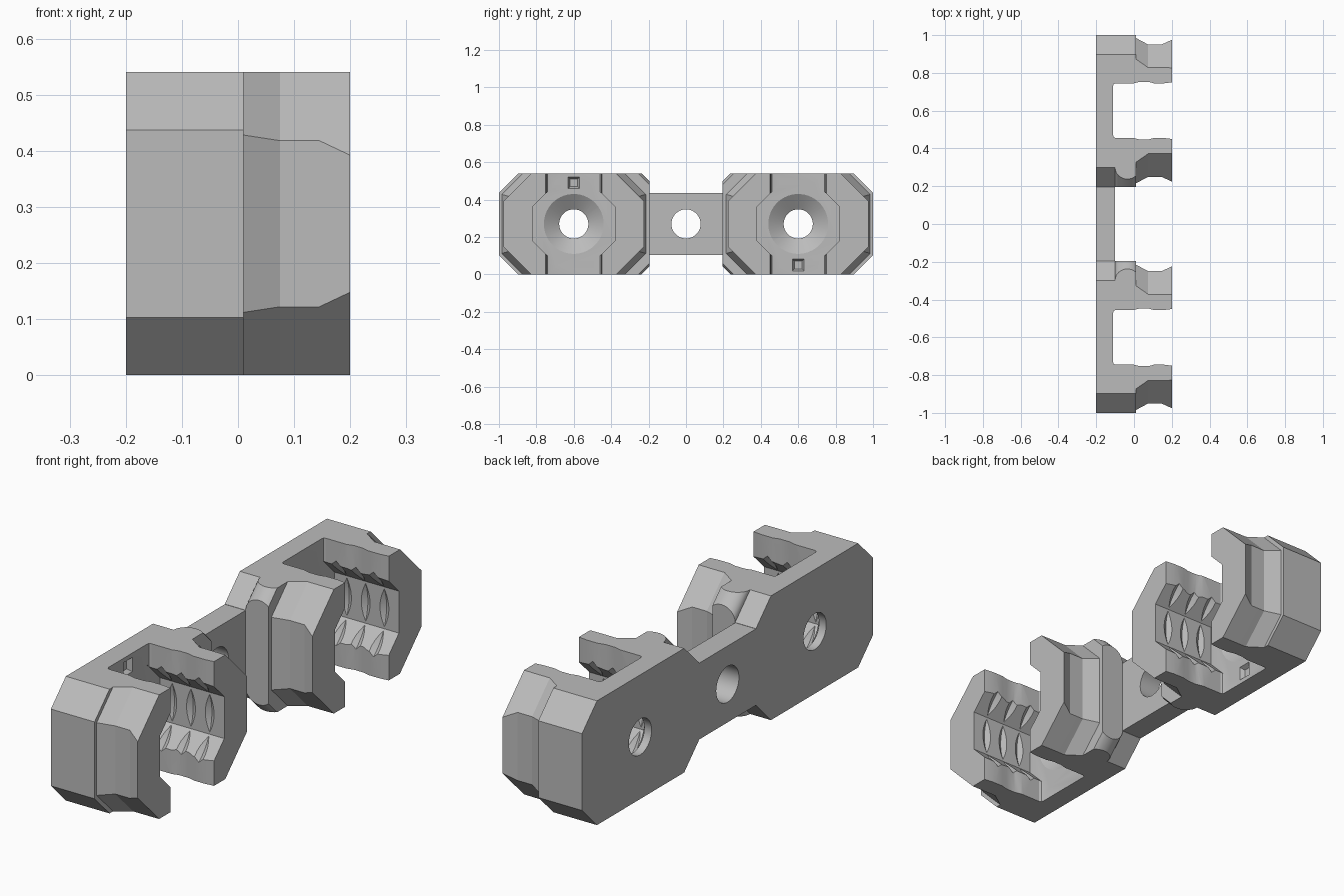
import bpy, bmesh, math
from mathutils import Matrix

if "Cube" in bpy.data.objects:
    bpy.data.objects.remove(bpy.data.objects["Cube"])

MID = 0.27      # height of the hole axis
CY = 0.6        # clip centre in y
grey = bpy.data.materials.new("plain grey")
grey.diffuse_color = (0.5, 0.5, 0.5, 1)
grey.use_nodes = True
grey.node_tree.nodes["Principled BSDF"].inputs["Base Color"].default_value = grey.diffuse_color


def loft(name, sections):
    """Skin a list of closed rings of points and cap both ends."""
    bm = bmesh.new()
    rings = [[bm.verts.new(p) for p in s] for s in sections]
    n = len(rings[0])
    for a, b in zip(rings, rings[1:]):
        for i in range(n):
            j = (i + 1) % n
            bm.faces.new((a[i], a[j], b[j], b[i]))
    bm.faces.new(rings[0])
    bm.faces.new(rings[-1])
    bmesh.ops.recalc_face_normals(bm, faces=bm.faces[:])
    me = bpy.data.meshes.new(name)
    bm.to_mesh(me)
    bm.free()
    me.materials.append(grey)
    ob = bpy.data.objects.new(name, me)
    bpy.context.collection.objects.link(ob)
    return ob


def turned(name, profile, y=CY, z=MID, n=48):
    """Solid of revolution about an x-parallel axis; profile = (x, radius)."""
    def ring(x, r):
        return [(x, y + r * math.cos((i + .5) * math.tau / n),
                 z + r * math.sin((i + .5) * math.tau / n)) for i in range(n)]
    return loft(name, [ring(x, r) for x, r in profile])


def boolean(ob, other, op):
    other.hide_render = True
    m = ob.modifiers.new("bool", 'BOOLEAN')
    m.operation, m.solver, m.object = op, 'EXACT', other
    bpy.ops.object.select_all(action='DESELECT')
    bpy.context.view_layer.objects.active = ob
    ob.select_set(True)
    bpy.ops.object.modifier_apply(modifier=m.name)
    bpy.data.objects.remove(other)


def octagon(x, wi, ci, wo, co):
    """Chamfered section: half width and chamfer for inner and outer sides."""
    h = MID
    pts = [(-wi, -h + ci), (-wi + ci, -h), (wo - co, -h), (wo, -h + co),
           (wo, h - co), (wo - co, h), (-wi + ci, h), (-wi, h - ci)]
    return [(x, CY + y, MID + z) for y, z in pts]


# Clip body: straight rear, rounded bulge on the inner chamfers, waisted jaws
C = 0.103
secs = [octagon(-0.2, .405, C, .4, C), octagon(-0.1, .405, C, .4, C)]
for k in range(1, 13):
    a = math.pi * k / 16
    x = -0.035 - 0.065 * math.cos(a)
    if x < 0.008:
        secs.append(octagon(x, .405, C - .06 * math.sin(a), .4, C))
secs.append(octagon(0.01, .405, .06, .4, C))
for x, w, c in [(.01, .385, .112), (.075, .35, .122), (.145, .35, .122), (.2, .375, .148)]:
    secs.append(octagon(x, w, c, w, c))
clip = loft("clip", secs)

# Vertical slot with gently wavy walls
half = [(-.11, .132), (-.107, .141), (-.098, .145), (0, .145), (.03, .153), (.075, .153),
        (.105, .145), (.16, .145), (.2, .15), (.3, .15)]
outline = half + [(x, -y) for x, y in reversed(half)]
boolean(clip, loft("slot_cutter", [[(x, CY + y, z) for x, y in outline] for z in (-.1, .7)]), 'DIFFERENCE')

# Eight-sided grip bore
r8 = 0.22 / math.cos(math.pi / 8)
boolean(clip, turned("bore_cutter", [(-.11, r8), (.3, r8)], n=8), 'DIFFERENCE')

# Grip grooves: lens-shaped dents on the flats of the bore
for x in (-.05, .04, .13):
    boolean(clip, turned("groove_cutter", [(x - .05, .2), (x, .235), (x + .05, .2)], n=64), 'DIFFERENCE')

# Countersunk screw hole
boolean(clip, turned("screw_cutter", [(-.3, .078), (-.165, .078), (-.11, .16), (-.1, .16)]), 'DIFFERENCE')

# Small square dent in the floor
boolean(clip, turned("square_cutter", [(-.13, .029), (-.11, .044), (-.1, .044)], z=.05, n=4), 'DIFFERENCE')

# Second clip: half turn about the x-parallel middle axis
clip2 = clip.copy()
clip2.data = clip.data.copy()
clip2.name = "second_clip"
bpy.context.collection.objects.link(clip2)
clip2.data.transform(Matrix.Translation((0, 0, MID)) @ Matrix.Rotation(math.pi, 4, 'X')
                     @ Matrix.Translation((0, 0, -MID)))

# Connecting bar with its centre hole
bar = loft("double_clip", [[(x, -.21, .104), (x, .21, .104), (x, .21, .436), (x, -.21, .436)]
                           for x in (-.2, -.1)])
boolean(bar, turned("bar_hole_cutter", [(-.3, .078), (0, .078)], y=0), 'DIFFERENCE')
boolean(bar, clip, 'UNION')
boolean(bar, clip2, 'UNION')
bar.data.materials.clear()
bar.data.materials.append(grey)
for p in bar.data.polygons:
    p.material_index = 0
bpy.ops.object.shade_smooth_by_angle(angle=math.radians(20))
